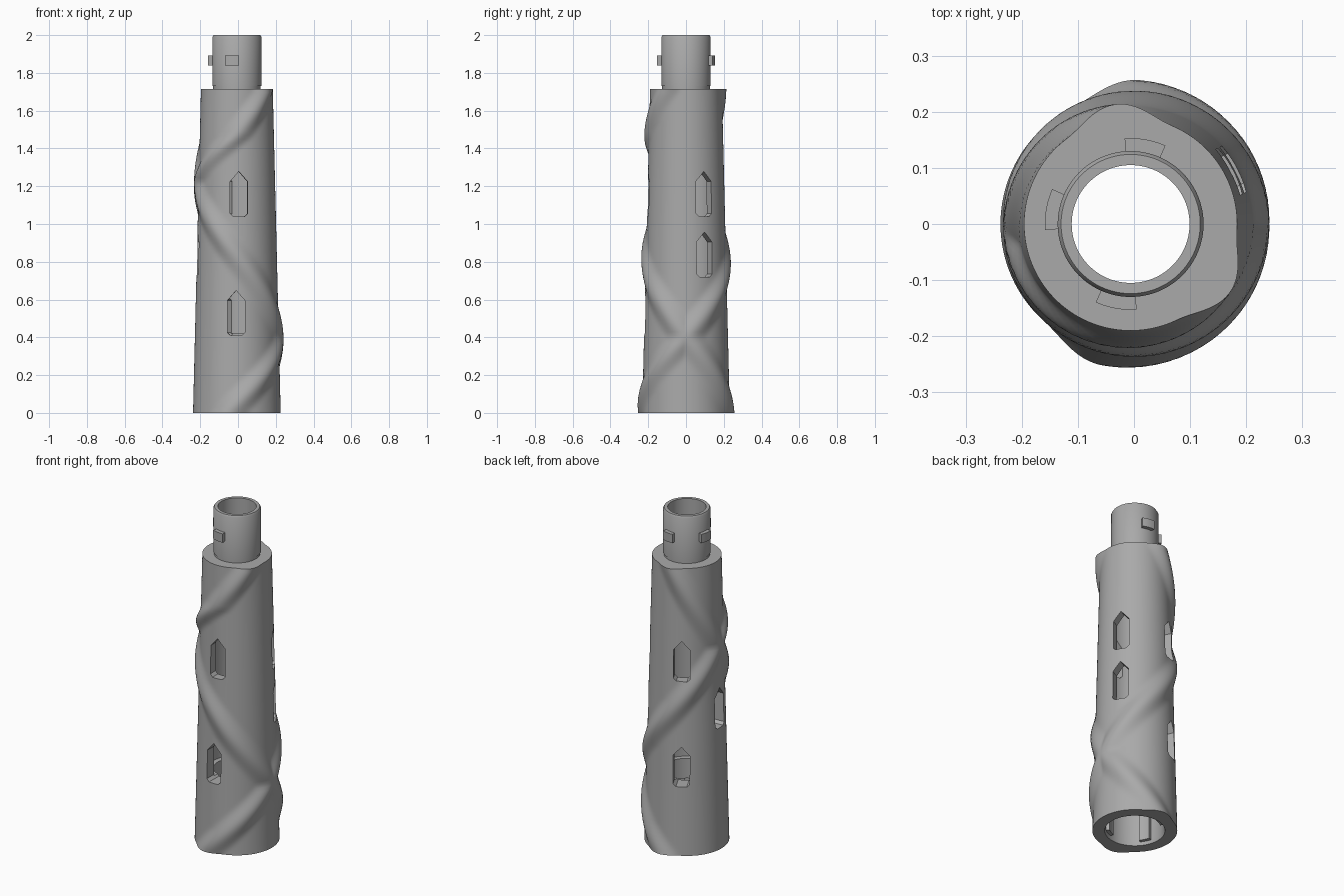
import bpy, bmesh, math
from mathutils import Matrix, Vector

cube = bpy.data.objects.get("Cube")
if cube:
    bpy.data.objects.remove(cube, do_unlink=True)

CX = -0.006          # tube axis
BODY_TOP = 1.715
SEGMENTS, ROWS = 144, 84

grey = bpy.data.materials.new("plain grey")
grey.use_nodes = True
COLOUR = (0.4, 0.4, 0.4, 1)
grey.diffuse_color = COLOUR
grey.node_tree.nodes["Principled BSDF"].inputs["Base Color"].default_value = COLOUR


def make_object(name, bm):
    bmesh.ops.recalc_face_normals(bm, faces=bm.faces)
    mesh = bpy.data.meshes.new(name)
    bm.to_mesh(mesh)
    bm.free()
    mesh.materials.append(grey)
    obj = bpy.data.objects.new(name, mesh)
    bpy.context.collection.objects.link(obj)
    return obj


def smooth(obj):
    bpy.ops.object.select_all(action='DESELECT')
    obj.select_set(True)
    bpy.context.view_layer.objects.active = obj
    bpy.ops.object.shade_smooth_by_angle(angle=math.radians(35))


def interpolate(points, z):
    for (z0, a0), (z1, a1) in zip(points, points[1:]):
        if z <= z1:
            return a0 + (a1 - a0) * (z - z0) / (z1 - z0)
    return points[-1][1]


# Two spiral ridges of opposite hand: height, azimuth in degrees
RIDGES = [
    [(0, -102), (0.4, 0), (0.8, 90), (1.21, 180), (1.47, 270), (BODY_TOP, 326)],
    [(0, 447), (0.4, 360), (0.83, 270), (1.23, 180), (BODY_TOP, 97)],
]


def body_radius(angle, z):
    bump = 0
    for ridge in RIDGES:
        d = (angle - interpolate(ridge, z) + 180) % 360 - 180
        if abs(d) < 30:
            bump = max(bump, 0.025 * math.cos(math.radians(d * 3)) ** 2)
    return 0.232 - 0.042 * z / BODY_TOP + bump


# Tube: ridged outside, plain neck, stepped bore
def build_tube():
    bm = bmesh.new()
    angles = [360 * i / SEGMENTS for i in range(SEGMENTS)]

    def ring(radius_of, z):
        verts = []
        for a in angles:
            t, r = math.radians(a), radius_of(a)
            verts.append(bm.verts.new((CX + r * math.cos(t), r * math.sin(t), z)))
        return verts

    rings = []
    for k in range(ROWS + 1):
        z = BODY_TOP * k / ROWS
        rings.append(ring(lambda a: body_radius(a, z), z))
    neck = [(0.126, BODY_TOP), (0.126, 1.73), (0.13, 1.73), (0.13, 1.99), (0.124, 2.0)]
    bore = [(0.105, 2.0), (0.105, 1.7), (0.15, 1.66), (0.16, 0.42), (0.13, 0.42),
            (0.13, 0.3), (0.16, 0.3), (0.16, 0.02), (0.165, 0)]
    for r, z in neck + bore:
        rings.append(ring(lambda a: r, z))
    for lower, upper in zip(rings, rings[1:] + rings[:1]):
        for i in range(SEGMENTS):
            j = (i + 1) % SEGMENTS
            bm.faces.new((lower[i], lower[j], upper[j], upper[i]))
    return make_object("ridged_tube", bm)


# Pointed window cutters: azimuth, sill height
HIGH, MID, LOW = 1.04, 0.72, 0.41
WINDOWS = [(273, HIGH), (269, LOW), (28, HIGH), (28, MID),
           (117, HIGH), (117, LOW), (184, MID)]
WINDOW_OUTLINE = [(-0.03, 0), (0.03, 0), (0.046, 0.015), (0.046, 0.185),
                  (0, 0.238), (-0.046, 0.185), (-0.046, 0.015)]


def build_cutter():
    bm = bmesh.new()
    for angle, sill in WINDOWS:
        turn = Matrix.Translation((CX, 0, sill)) @ Matrix.Rotation(math.radians(angle), 4, 'Z')
        face = bm.faces.new([bm.verts.new(turn @ Vector((0.12, y, z)))
                             for y, z in WINDOW_OUTLINE])
        extruded = bmesh.ops.extrude_face_region(bm, geom=[face], use_keep_orig=True)
        bmesh.ops.translate(bm, vec=turn.to_3x3() @ Vector((0.2, 0, 0)),
                            verts=[v for v in extruded["geom"]
                                   if isinstance(v, bmesh.types.BMVert)])
    obj = make_object("window_cutter", bm)
    obj.hide_render = True
    return obj


tube = build_tube()
cutter = build_cutter()
cut = tube.modifiers.new("windows", 'BOOLEAN')
cut.object = cutter
cut.operation = 'DIFFERENCE'
cut.solver = 'EXACT'
bpy.context.view_layer.objects.active = tube
bpy.ops.object.modifier_apply(modifier=cut.name)
bpy.data.objects.remove(cutter, do_unlink=True)
smooth(tube)


# Curved block following the tube
def arc_block(name, angle, half_width, r0, r1, z0, z1, steps=6):
    bm = bmesh.new()
    sections = []
    for i in range(steps + 1):
        t = math.radians(angle - half_width + 2 * half_width * i / steps)
        sections.append([bm.verts.new((CX + r * math.cos(t), r * math.sin(t), z))
                         for r, z in ((r0, z0), (r1, z0), (r1, z1), (r0, z1))])
    for a, b in zip(sections, sections[1:]):
        for k in range(4):
            n = (k + 1) % 4
            bm.faces.new((a[k], a[n], b[n], b[k]))
    bm.faces.new(sections[0])
    bm.faces.new(sections[-1])
    smooth(make_object(name, bm))


# Locking tabs on the neck
for side, angle in (("back", 80), ("right", 170), ("front", 260)):
    arc_block("neck_tab_" + side, angle, 14, 0.125, 0.153, 1.84, 1.893)

# Guide ribs inside the bottom socket
for index, angle in enumerate((118, 208, 298)):
    arc_block(f"socket_rib_{index + 1}", angle, 12, 0.14, 0.168, 0.02, 0.3)
